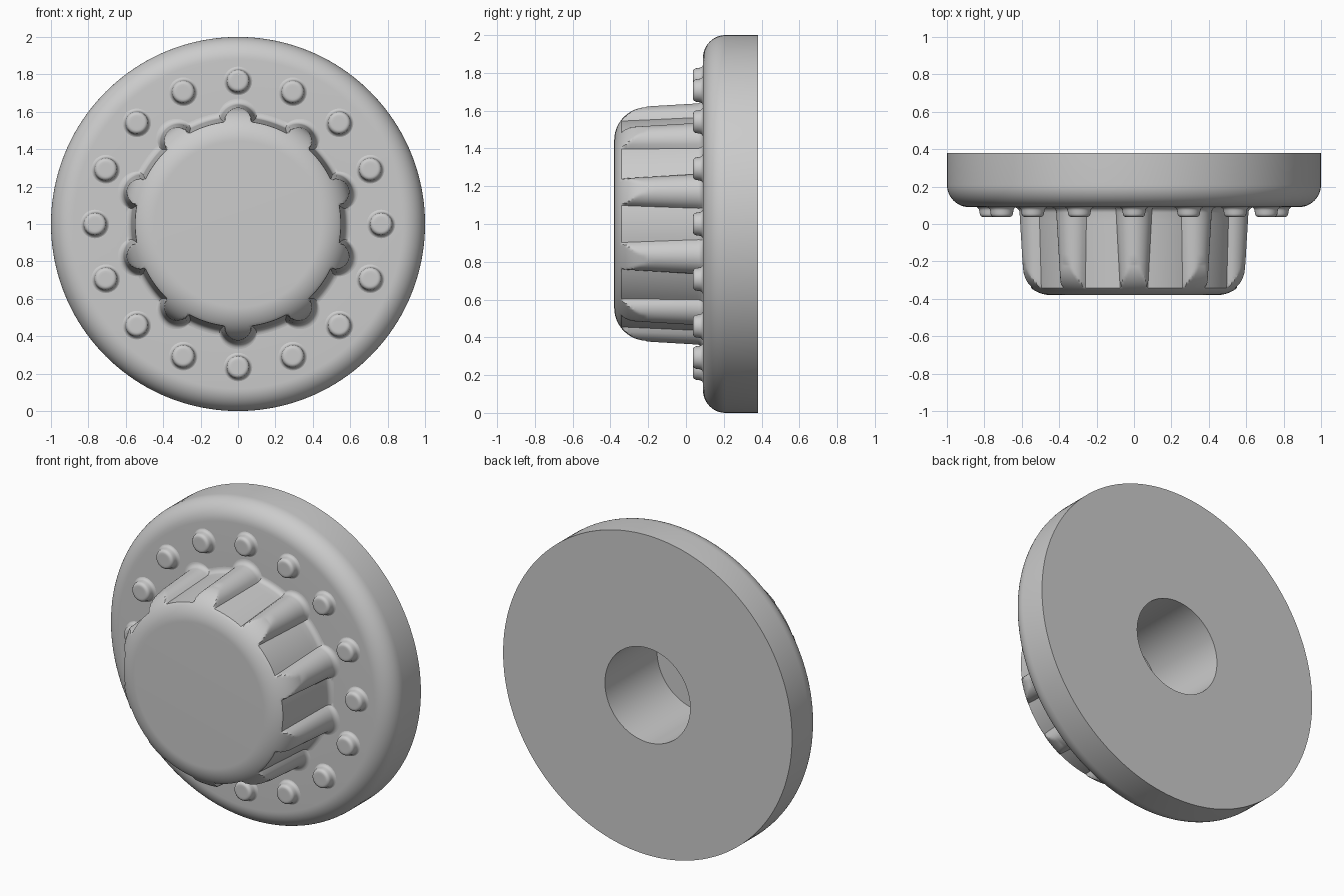
import bpy, bmesh
from math import sin, cos, pi, sqrt, acos

default = bpy.data.objects.get("Cube")
if default:
    bpy.data.objects.remove(default, do_unlink=True)

FRONT, FACE, BACK = -0.38, 0.09, 0.38   # depths of knob tip, disc face, back
RIBS, STUDS = 10, 16

grey = bpy.data.materials.new("plain grey")
grey.use_nodes = True
colour = (0.6, 0.6, 0.6, 1)
grey.diffuse_color = colour
grey.node_tree.nodes["Principled BSDF"].inputs["Base Color"].default_value = colour


def skin(name, rings, cap_start=True):
    """Join rings of points into a smooth surface, closing the first ring."""
    bm = bmesh.new()
    loops = [[bm.verts.new(p) for p in ring] for ring in rings]
    n = len(loops[0])
    for a, b in zip(loops, loops[1:]):
        for i in range(n):
            j = (i + 1) % n
            bm.faces.new((a[i], a[j], b[j], b[i]))
    if cap_start:
        bm.faces.new(loops[0])
    bmesh.ops.recalc_face_normals(bm, faces=bm.faces)
    mesh = bpy.data.meshes.new(name)
    bm.to_mesh(mesh)
    bm.free()
    mesh.materials.append(grey)
    obj = bpy.data.objects.new(name, mesh)
    bpy.context.collection.objects.link(obj)
    bpy.ops.object.select_all(action='DESELECT')
    obj.select_set(True)
    bpy.context.view_layer.objects.active = obj
    bpy.ops.object.shade_smooth_by_angle(angle=pi / 6)
    return obj


def lathe(name, profile, segments, centre=(0, 0, 1)):
    """Turn (radius, y) points about an axis along y."""
    cx, cy, cz = centre
    turn = [2 * pi * i / segments for i in range(segments)]
    return skin(name, [[(cx + r * cos(t), cy + y, cz + r * sin(t)) for t in turn]
                       for r, y in profile])


def arc(r, y, radius, start, end, steps):
    """Points of a rounded corner in the (radius, y) plane."""
    angles = [start + (end - start) * i / steps for i in range(steps + 1)]
    return [(r + radius * cos(a), y + radius * sin(a)) for a in angles]


# Backing disc with a rounded front rim and a blind shaft hole
HOLE, ROUND = 0.295, 0.12
lathe("backing_disc",
      [(HOLE, -0.135), (HOLE, BACK), (1, BACK)]
      + arc(1 - ROUND, FACE + ROUND, ROUND, 0, -pi / 2, 12)
      + [(0.55, FACE)], 160)

# Ring of small rounded studs
stud_profile = ([(0.03, -0.053)] + arc(0.04, -0.033, 0.02, -pi / 2, 0, 5)
                + arc(0.083, -0.02, 0.021, pi, pi / 2, 5))
for k in range(STUDS):
    a = 2 * pi * k / STUDS
    lathe("stud", stud_profile, 28, (0.765 * cos(a), FACE, 1 + 0.765 * sin(a)))

# Grip knob: tapered body with tapered round ribs, trimmed by a rounded nose
NOSE, FLARE, RIB_CENTRE = 0.175, 0.03, 0.54
nose_y = FRONT + NOSE


def knob_ring(y):
    f = (y - FRONT) / (FACE - FRONT)
    body = 0.548 + 0.025 * f
    rib = 0.072 + 0.028 * f
    limit = 1.0
    if y < nose_y:
        limit = 0.443 + sqrt(max(0, NOSE ** 2 - (nose_y - y) ** 2))
    near = max(0, FLARE - (FACE - y))
    flare = FLARE - sqrt(FLARE ** 2 - near ** 2)
    # Angle where the rib meets the body
    edge = acos((RIB_CENTRE ** 2 + body ** 2 - rib ** 2) / (2 * RIB_CENTRE * body))
    pitch = 2 * pi / RIBS
    ring = []
    for k in range(RIBS):
        middle = pi / 2 + k * pitch
        across = []
        for i in range(16):
            t = edge * (i / 8 - 1)
            r = RIB_CENTRE * cos(t) + sqrt(rib ** 2 - (RIB_CENTRE * sin(t)) ** 2)
            across.append((t, r))
        across += [(edge + (pitch - 2 * edge) * i / 8, body) for i in range(8)]
        for t, r in across:
            r = min(r, limit) + flare
            ring.append((r * cos(middle + t), y, 1 + r * sin(middle + t)))
    return ring


depths = [nose_y - NOSE * cos(pi / 2 * i / 28) for i in range(29)]
depths += [nose_y + (FACE - FLARE - nose_y) * i / 6 for i in range(1, 7)]
depths += [FACE - FLARE + FLARE * sin(pi / 2 * i / 6) for i in range(1, 7)]
skin("grip_knob", [knob_ring(y) for y in depths])
